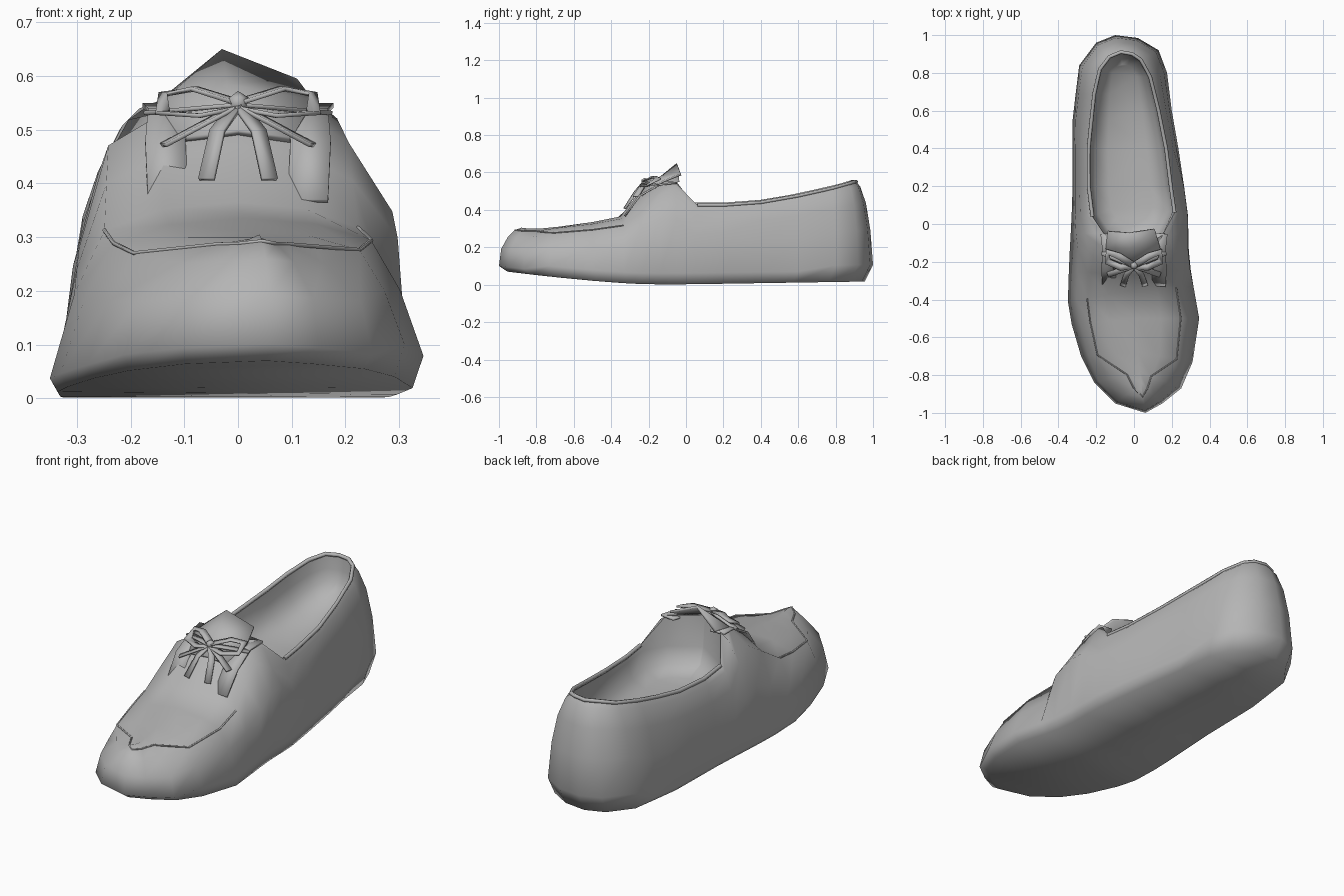
import bpy, bmesh, math
from mathutils import Vector

if "Cube" in bpy.data.objects:
    bpy.data.objects.remove(bpy.data.objects["Cube"])

grey = bpy.data.materials.new("grey leather")
grey.diffuse_color = (0.46, 0.46, 0.46, 1)
grey.use_nodes = True
grey.node_tree.nodes["Principled BSDF"].inputs["Base Color"].default_value = grey.diffuse_color


def finish(name, bm, angle=60):
    bmesh.ops.recalc_face_normals(bm, faces=bm.faces)
    me = bpy.data.meshes.new(name)
    bm.to_mesh(me)
    bm.free()
    me.materials.append(grey)
    ob = bpy.data.objects.new(name, me)
    bpy.context.collection.objects.link(ob)
    bpy.ops.object.select_all(action='DESELECT')
    ob.select_set(True)
    bpy.context.view_layer.objects.active = ob
    bpy.ops.object.shade_smooth_by_angle(angle=math.radians(angle))
    return ob


def tube(name, pts, r):
    cu = bpy.data.curves.new(name, 'CURVE')
    cu.dimensions = '3D'
    cu.bevel_depth, cu.bevel_resolution = r, 1
    sp = cu.splines.new('POLY')
    sp.points.add(len(pts) - 1)
    for p, co in zip(sp.points, pts):
        p.co = (*co, 1)
    cu.materials.append(grey)
    bpy.context.collection.objects.link(bpy.data.objects.new(name, cu))


def ribbon(name, pts, width, thick=0.008):
    """Flat strip whose width runs level, across the path."""
    bm = bmesh.new()
    pts = [Vector(p) for p in pts]
    rows = []
    for i, p in enumerate(pts):
        d = pts[min(i + 1, len(pts) - 1)] - pts[max(i - 1, 0)]
        side = Vector((-d.y, d.x, 0.0)).normalized() * width / 2
        rows.append([bm.verts.new(p - side), bm.verts.new(p + side)])
    for a, b in zip(rows, rows[1:]):
        bm.faces.new((a[0], a[1], b[1], b[0]))
    ob = finish(name, bm)
    ob.modifiers.new("thickness", 'SOLIDIFY').thickness = thick


# Centre line of the vamp, from the toe up the instep
spine = [(0.04, -0.88, .305), (0.04, -0.84, .30), (0.03, -0.78, .30), (0.02, -0.68, .31),
         (0.01, -0.5, .335), (0, -0.35, .365), (0, -0.27, .47), (0, -0.15, .555)]
# Widest outline along the vamp, right and left
right_vamp = [(.15, -.95), (.25, -.87), (.31, -.73), (.345, -.5), (.315, -.33), (.3, -.24), (.29, -.14)]
left_vamp = [(-.1, -.95), (-.21, -.84), (-.28, -.7), (-.33, -.53), (-.35, -.41), (-.345, -.25), (-.34, -.14)]
# Widest outline and opening rim, from the right side round the heel to the left
opening = [(.288, -.05, .15, -.06, .55), (.285, .05, .215, .06, .425), (.265, .2, .195, .2, .425),
           (.235, .4, .17, .4, .44), (.2, .6, .13, .6, .475), (.175, .8, .085, .78, .515),
           (.13, .92, .035, .87, .54), (.02, .985, -.01, .9, .55), (-.1, 1.0, -.07, .91, .55),
           (-.2, .96, -.13, .885, .55), (-.29, .84, -.18, .82, .53), (-.31, .68, -.21, .69, .50),
           (-.325, .55, -.225, .55, .47), (-.325, .4, -.24, .4, .445), (-.325, .2, -.24, .2, .43),
           (-.33, .05, -.22, .04, .43), (-.335, -.05, -.16, -.05, .55)]

cols = [((.06, -1.0), spine[0], True)]
cols += [(b, s, True) for b, s in zip(right_vamp, spine[1:])]
cols += [(c[:2], c[2:], False) for c in opening]
cols += [(b, s, True) for b, s in reversed(list(zip(left_vamp, spine[1:])))]


def bottom(y):
    return 0.002 + 0.068 * max(0, (-y - 0.2) / 0.8) ** 1.4 + 0.015 * max(0, y)


# Upper: each column rises from the sole edge to the rim or centre line
TOE = [(0, 0), (.1, .45), (.42, .78), (.72, .94)]
VAMP = [(0, 0), (.13, .48), (.29, .84), (.6, .96)]
SIDE = [(0, 0), (.16, .42), (.42, .74), (.75, .94)]
grid = []
for base, rim, vamp in cols:
    b, r = Vector(base), Vector(rim)
    zb = bottom(b.y)
    toe = b.y < -0.83
    low = zb + (0.03 if toe else 0.09 if b.y > .75 else 0.06 if b.x > 0 else 0.025)
    pts = [Vector((b.x * .95 - .003, b.y * .955, zb))]
    for k, (f, h) in enumerate(TOE if toe else VAMP if vamp else SIDE):
        if k == 1 and b.x > 0 and abs(b.y + .03) < .25:
            f, h = .01, .58                            # fuller right side at the instep
        p = b.lerp(r.xy, f)
        pts.append(Vector((p.x, p.y, low + (r.z - low) * h)))
    pts.append(r)
    grid.append(pts)

bm = bmesh.new()
vg = [[bm.verts.new(p) for p in col] for col in grid]
n = len(vg)
for i in range(n):
    a, b = vg[i], vg[(i + 1) % n]
    for k in range(len(a) - 1):
        bm.faces.new((a[k], b[k], b[k + 1], a[k + 1]))
bm.faces.new([c[0] for c in vg])                       # sole

# Lining: a shallow bowl sinking from the opening rim to the insole
ring = list(range(7, 26))
rows = [[vg[i][-1] for i in ring]]
for s, drop, z in ((.05, .07, .40), (.15, .13, .32), (.5, .18, .29)):
    row = []
    for i in ring:
        base, rim, vamp = cols[i]
        p = Vector(rim[:2])
        c = Vector((-.02 - .04 * max(0, p.y), min(max(p.y, .12), .78)))
        q = p.lerp(c, s)
        if vamp:
            q.x += math.copysign(.004, base[0])
        row.append(bm.verts.new((q.x, q.y, z if p.y < 0 else max(z, rim[2] - drop))))
    rows.append(row)
m = len(ring)
for a, b in zip(rows, rows[1:]):
    for j in range(m):
        k = (j + 1) % m
        if j == m - 1 and a is rows[0]:
            bm.faces.new((a[j], b[k], b[j]))
        else:
            bm.faces.new((a[j], a[k], b[k], b[j]))
bm.faces.new(rows[-1])                                 # insole
bmesh.ops.remove_doubles(bm, verts=bm.verts, dist=0.001)
bmesh.ops.triangulate(bm, faces=[f for f in bm.faces if len(f.verts) > 4])
finish("shoe_upper", bm, 80)

# Collar piping around the opening and the seam round the apron
tube("collar_piping", [c[2:] for c in opening[1:-1]], 0.01)
tube("apron_seam", [grid[i][4 if abs(i) < 3 else 3] for i in range(-5, 6)], 0.004)

# Tongue: a sheet rising to a peak behind the laces
bm = bmesh.new()
sheet = [[(-.11, -.24, .485), (0, -.25, .5), (.1, -.24, .485)],
         [(-.15, -.13, .545), (-.02, -.13, .585), (.14, -.13, .555)],
         [(-.14, -.04, .56), (-.03, -.05, .65), (.11, -.03, .595)]]
tv = [[bm.verts.new(p) for p in row] for row in sheet]
for a, b in zip(tv, tv[1:]):
    for j in range(2):
        bm.faces.new((a[j], a[j + 1], b[j + 1], b[j]))
tongue = finish("tongue", bm)
tongue.modifiers.new("thickness", 'SOLIDIFY').thickness = 0.012

# Eyelet flaps either side of the instep
for s, name in ((-1, "left_flap"), (1, "right_flap")):
    ribbon(name, [(s * .13, -.33, .37), (s * .135, -.25, .48), (s * .13, -.14, .54),
                  (s * .14, -.05, .55)], 0.075, 0.01)

# Laces: crossed straps, bow loops, tails and knot
for s, side in ((-1, "left"), (1, "right")):
    ribbon(side + "_cross_lace", [(s * .17, -.15, .535), (0, -.22, .55), (-s * .14, -.27, .475)], 0.03)
    ribbon(side + "_bow_loop", [(0, -.22, .555), (s * .08, -.17, .58), (s * .14, -.15, .57),
                                (s * .14, -.2, .535), (s * .07, -.23, .53), (0, -.22, .545)], 0.035)
    ribbon(side + "_lace_tail", [(0, -.22, .555), (s * .04, -.27, .5), (s * .06, -.33, .41)], 0.03)
bm = bmesh.new()
bmesh.ops.create_icosphere(bm, subdivisions=1, radius=0.022)
bmesh.ops.translate(bm, verts=bm.verts, vec=(0, -.22, .55))
finish("knot", bm)
